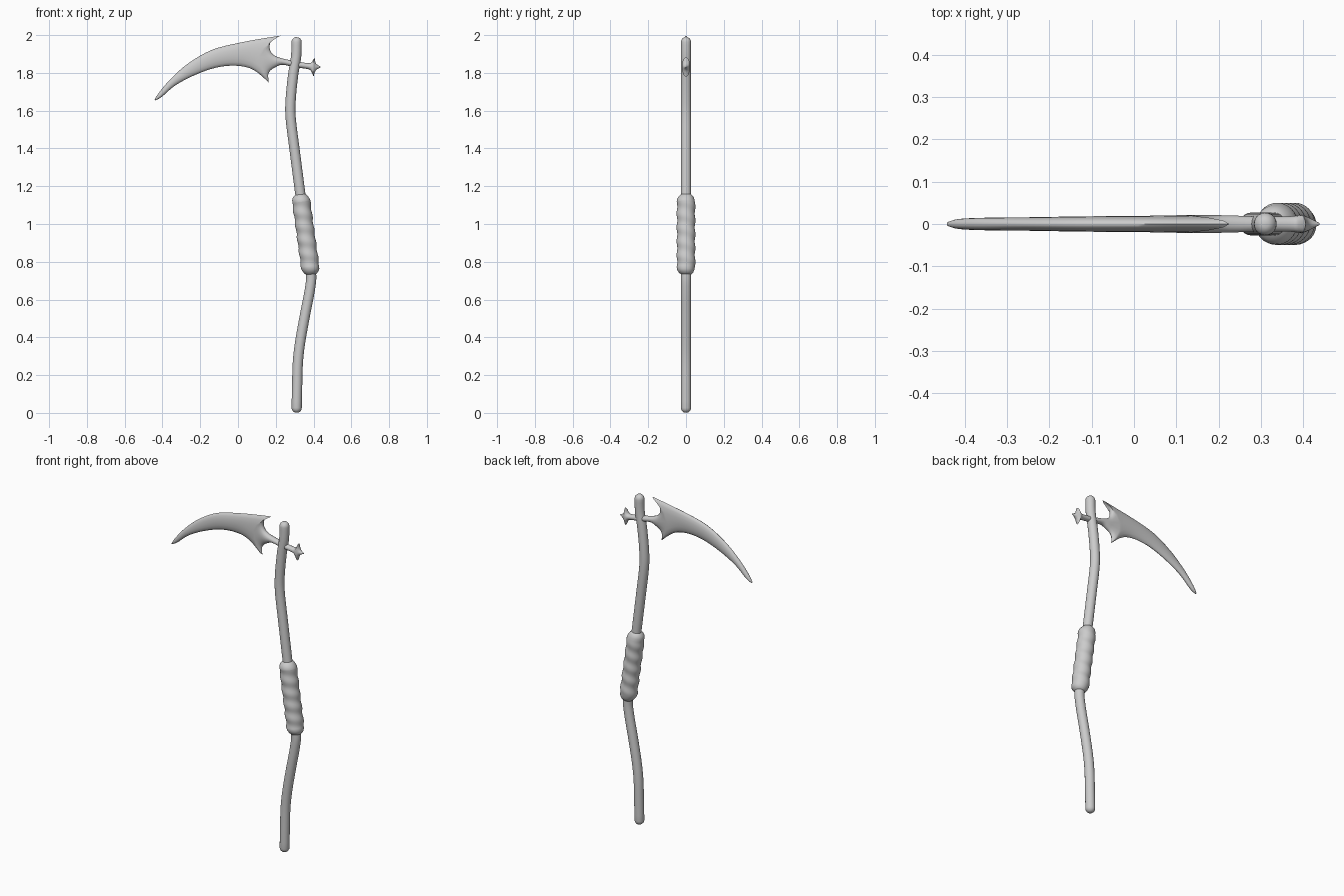
import bpy, bmesh, math
from mathutils import Vector

if "Cube" in bpy.data.objects:
    bpy.data.objects.remove(bpy.data.objects["Cube"])


def spline(rows, steps):
    """Catmull-Rom interpolation through rows of numbers."""
    out = []
    n = len(rows)
    for i in range(n - 1):
        a, b, c, d = (rows[max(i - 1, 0)], rows[i], rows[i + 1], rows[min(i + 2, n - 1)])
        for s in range(steps):
            t = s / steps
            out.append([0.5 * (2*q + (r - p)*t + (2*p - 5*q + 4*r - w)*t*t
                               + (3*q - p - 3*r + w)*t**3)
                        for p, q, r, w in zip(a, b, c, d)])
    out.append(list(rows[-1]))
    return out


def skin(name, rings, angle):
    """Bridge closed rings into a capped, smooth-shaded mesh object."""
    bm = bmesh.new()
    loops = [[bm.verts.new(p) for p in ring] for ring in rings]
    n = len(loops[0])
    for a, b in zip(loops, loops[1:]):
        for i in range(n):
            j = (i + 1) % n
            bm.faces.new((a[i], a[j], b[j], b[i]))
    bm.faces.new(loops[0])
    bm.faces.new(loops[-1])
    bmesh.ops.recalc_face_normals(bm, faces=bm.faces)
    mesh = bpy.data.meshes.new(name)
    bm.to_mesh(mesh)
    bm.free()
    obj = bpy.data.objects.new(name, mesh)
    bpy.context.collection.objects.link(obj)
    bpy.context.view_layer.objects.active = obj
    obj.select_set(True)
    bpy.ops.object.shade_smooth_by_angle(angle=math.radians(angle))
    obj.select_set(False)
    return obj


def rod(name, path, radius, sides=24, ripple=0.0, turns=0):
    """Bent rod in the XZ plane with domed ends and optional spiral ripple."""
    centre = [Vector((p[0], 0, p[1])) for p in path]
    t0 = (centre[1] - centre[0]).normalized()
    t1 = (centre[-1] - centre[-2]).normalized()
    domes = [(1 - math.sin(k * math.pi / 10), math.cos(k * math.pi / 10)) for k in range(5)]
    stations = [(centre[0] + t0 * radius * d, t0, radius * w) for d, w in reversed(domes)]
    for i in range(1, len(centre) - 1):
        c = centre[i]
        if (c - centre[0]).length > radius and (c - centre[-1]).length > radius:
            stations.append((c, (centre[i + 1] - centre[i - 1]).normalized(), radius))
    stations += [(centre[-1] - t1 * radius * d, t1, radius * w) for d, w in domes]
    rings = []
    length = path[-1][1] - path[0][1]
    for c, t, r in stations:
        side = Vector((t.z, 0, -t.x))
        phase = turns * 2 * math.pi * (c.z - path[0][1]) / length
        ring = []
        for k in range(sides):
            a = 2 * math.pi * k / sides
            rr = r * (1 + ripple * math.sin(phase + a))
            ring.append(c + side * rr * math.cos(a) + Vector((0, rr * math.sin(a), 0)))
        rings.append(ring)
    return skin(name, rings, 50)


def lens(sec, half=8):
    """Lens ring through upper, middle and lower points with half thickness h."""
    ux, uz, mx, mz, lx, lz, h = sec
    ring = []
    for k in range(2 * half):
        a = math.pi * k / half
        v = (1 - math.cos(a)) / 2
        wu, wm, wl = (2*v - 1)*(v - 1), 4*v*(1 - v), v*(2*v - 1)
        ring.append((wu*ux + wm*mx + wl*lx, h * math.sin(a), wu*uz + wm*mz + wl*lz))
    return ring


# bent shaft
shaft_path = [(.31, 0), (.313, .14), (.317, .27), (.33, .38), (.355, .52), (.38, .65),
              (.387, .74), (.365, .9), (.335, 1.12), (.30, 1.39), (.279, 1.56),
              (.279, 1.66), (.292, 1.79), (.308, 1.89), (.31, 1.99)]
rod("shaft", spline(shaft_path, 4), .027)

# spiral-wrapped grip
grip_path = [(.389, .725), (.372, .85), (.348, 1.02), (.328, 1.165)]
rod("grip", spline(grip_path, 22), .048, sides=32, ripple=.045, turns=6)

# blade: tip to the pair of horns (upper, middle, lower, half thickness)
blade = [(-.442, 1.658, -.441, 1.656, -.438, 1.655, .004),
         (-.415, 1.70, -.412, 1.683, -.405, 1.672, .012),
         (-.35, 1.775, -.342, 1.753, -.33, 1.735, .015),
         (-.257, 1.855, -.24, 1.822, -.225, 1.79, .016),
         (-.135, 1.923, -.125, 1.877, -.115, 1.828, .018),
         (.01, 1.96, .0, 1.90, -.01, 1.838, .019),
         (.13, 1.982, .07, 1.895, .08, 1.817, .02),
         (.225, 1.997, .115, 1.885, .163, 1.75, .021)]
# neck: horns in to the stem, through the shaft to the spur points
neck = [(.225, 1.997, .115, 1.885, .163, 1.75, .021),
        (.18, 1.975, .138, 1.88, .16, 1.79, .021),
        (.167, 1.935, .16, 1.873, .172, 1.813, .021),
        (.183, 1.90, .19, 1.864, .198, 1.83, .021),
        (.225, 1.879, .23, 1.861, .235, 1.843, .02),
        (.30, 1.863, .30, 1.846, .30, 1.83, .018),
        (.365, 1.852, .365, 1.837, .365, 1.821, .018),
        (.388, 1.855, .384, 1.834, .386, 1.811, .02),
        (.405, 1.882, .396, 1.833, .40, 1.78, .022)]
# spur: side points to the end point
spur = [(.405, 1.882, .396, 1.833, .40, 1.78, .022),
        (.413, 1.849, .413, 1.832, .412, 1.814, .015),
        (.438, 1.833, .438, 1.831, .438, 1.829, .002)]
sections = spline(blade, 4)[:-1] + spline(neck, 3)[:-1] + spline(spur, 3)
skin("blade", [lens(s) for s in sections], 60)
